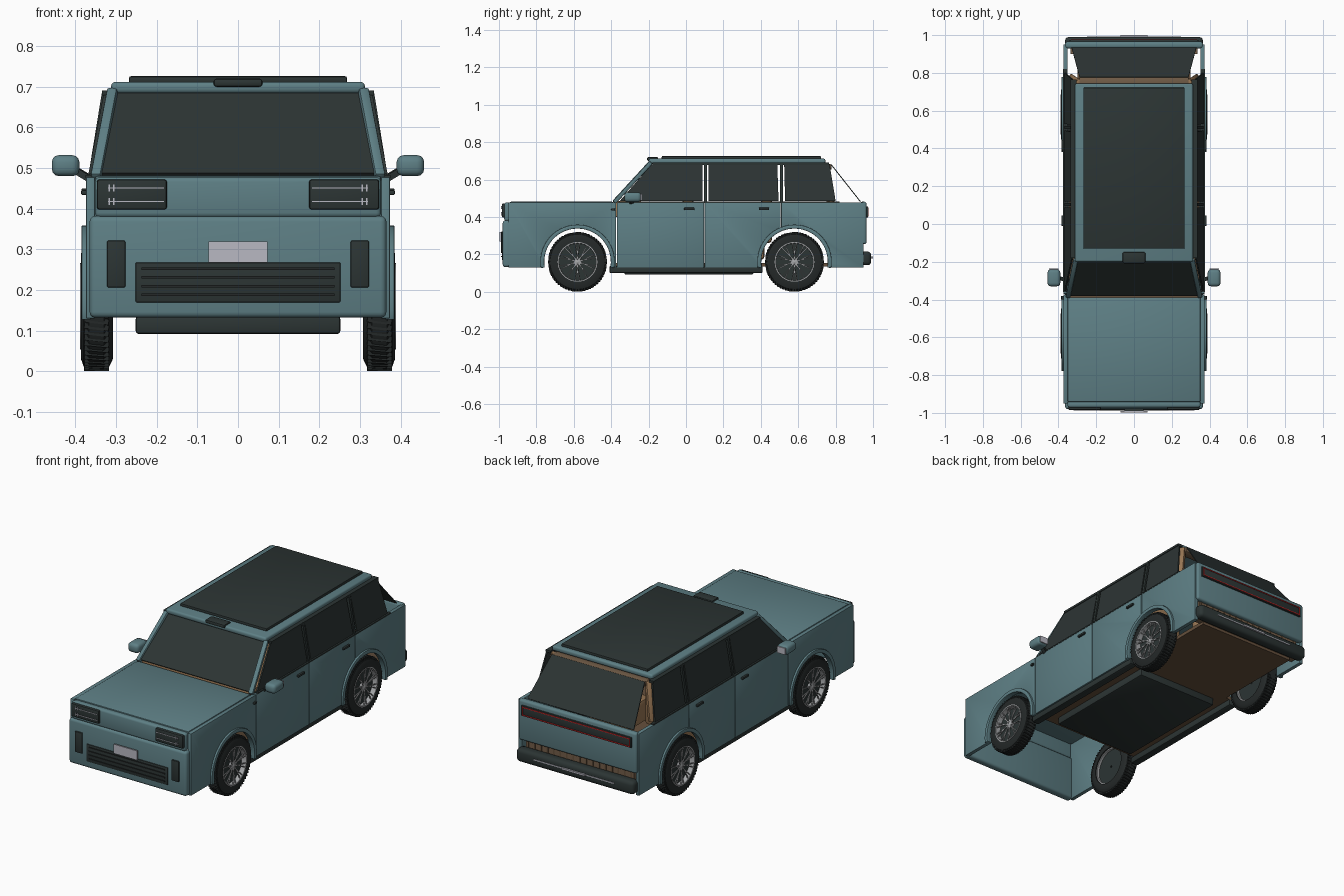
import bpy, bmesh, math
from mathutils import Vector, Matrix

if "Cube" in bpy.data.objects:
    bpy.data.objects.remove(bpy.data.objects["Cube"])


def material(name, r, g, b):
    m = bpy.data.materials.new(name)
    m.diffuse_color = (r, g, b, 1)
    m.use_nodes = True
    m.node_tree.nodes["Principled BSDF"].inputs["Base Color"].default_value = m.diffuse_color
    return m


TEAL = material("teal_paint", 0.112, 0.214, 0.236)
DARK = material("dark_trim", 0.025, 0.035, 0.034)
GLASS = material("tinted_glass", 0.025, 0.034, 0.033)
TYRE = material("tyre_rubber", 0.018, 0.022, 0.022)
TAN = material("tan_interior", 0.32, 0.185, 0.09)
DULL = material("dull_tan_trim", 0.17, 0.11, 0.065)
BROWN = material("brown_floor", 0.13, 0.08, 0.045)
SILVER = material("silver_alloy", 0.38, 0.39, 0.40)
LIGHT = material("light_grey", 0.48, 0.48, 0.54)
RED = material("red_lamp", 0.6, 0.02, 0.02)


def finish(bm, name, mat, bevel=0.0, segs=2):
    bmesh.ops.recalc_face_normals(bm, faces=bm.faces)
    if bevel:
        edges = [e for e in bm.edges if len(e.link_faces) == 2 and e.calc_face_angle() > 0.6]
        bmesh.ops.bevel(bm, geom=edges, offset=bevel, segments=segs, affect='EDGES',
                        profile=0.5, clamp_overlap=True)
    me = bpy.data.meshes.new(name)
    bm.to_mesh(me)
    bm.free()
    me.materials.append(mat)
    ob = bpy.data.objects.new(name, me)
    bpy.context.collection.objects.link(ob)
    return ob


def box(name, x, y, z, mat, bevel=0.0, segs=2):
    """Box from (min, max) pairs on each axis."""
    bm = bmesh.new()
    bmesh.ops.create_cube(bm, size=1)
    for v in bm.verts:
        v.co = [sum(r) / 2 + c * (r[1] - r[0]) for r, c in zip((x, y, z), v.co)]
    return finish(bm, name, mat, bevel, segs)


def side_box(name, s, x, y, z, mat, bevel=0.0, segs=2):
    return box(name, sorted((s * x[0], s * x[1])), y, z, mat, bevel, segs)


def add_bar(bm, a, b, w, h):
    a, b = Vector(a), Vector(b)
    rot = (b - a).to_track_quat('Z', 'Y').to_matrix().to_4x4()
    m = Matrix.Translation((a + b) / 2) @ rot @ Matrix.Diagonal((w, h, (b - a).length, 1))
    bmesh.ops.create_cube(bm, size=1, matrix=m)


def bar(name, a, b, w, h, mat, bevel=0.0):
    bm = bmesh.new()
    add_bar(bm, a, b, w, h)
    return finish(bm, name, mat, bevel)


def slab(name, pts, offset, mat, bevel=0.0):
    """Polygon of 3D points given thickness along a vector."""
    bm = bmesh.new()
    f = bm.faces.new([bm.verts.new(p) for p in pts])
    ext = bmesh.ops.extrude_face_region(bm, geom=[f], use_keep_orig=True)
    for v in ext['geom']:
        if isinstance(v, bmesh.types.BMVert):
            v.co += Vector(offset)
    return finish(bm, name, mat, bevel)


WHEEL_Y, WHEEL_Z, ARCH, SILL = 0.58, 0.16, 0.18, 0.13
A0 = math.asin((SILL - WHEEL_Z) / ARCH)


def lower_edge(y):
    d = min(abs(y - WHEEL_Y), abs(y + WHEEL_Y))
    return WHEEL_Z + math.sqrt(ARCH**2 - d**2) if d < ARCH * math.cos(A0) else SILL


def body_panel(name, s, y0, y1):
    """Lower side panel with the wheel arch cut out of its bottom edge."""
    bottom = []
    for c in (-WHEEL_Y, WHEEL_Y):
        for i in range(25):
            a = math.pi - A0 - (math.pi - 2 * A0) * i / 24
            y = c + ARCH * math.cos(a)
            if y0 + 0.004 < y < y1 - 0.004:
                bottom.append((y, WHEEL_Z + ARCH * math.sin(a)))
    pts = [(y0, lower_edge(y0))] + bottom + [(y1, lower_edge(y1)), (y1, 0.478), (y0, 0.478)]
    slab(name, [(s * 0.352, y, z) for y, z in pts], (s * 0.022, 0, 0), TEAL, 0.003)


def glass_x(z):
    return 0.369 - (z - 0.48) * 0.19


def side_glass(name, s, pts):
    slab(name, [(s * glass_x(z), y, z) for y, z in pts], (-s * 0.008, 0, 0), GLASS)


def lathe(name, profile, centre, mat, s=1, segs=48):
    """Closed (x, radius) profile spun about the wheel axle."""
    bm = bmesh.new()
    rings = []
    for i in range(segs):
        a = 2 * math.pi * i / segs
        rings.append([bm.verts.new((centre[0] + s * x, centre[1] + r * math.cos(a),
                                    centre[2] + r * math.sin(a))) for x, r in profile])
    n = len(profile)
    for i in range(segs):
        p, q = rings[i], rings[(i + 1) % segs]
        for j in range(n):
            bm.faces.new((p[j], p[(j + 1) % n], q[(j + 1) % n], q[j]))
    return finish(bm, name, mat)


# Wheels: tyre, rim, dark barrel and crossing spokes
def wheel(tag, s, y):
    c = (s * 0.348, y, WHEEL_Z)
    lathe("tyre_" + tag, [(-0.04, 0.105), (-0.04, 0.13), (-0.032, 0.147), (-0.018, 0.157), (0.018, 0.157),
                          (0.032, 0.147), (0.038, 0.13), (0.038, 0.105)], c, TYRE, s)
    lathe("rim_" + tag, [(-0.034, 0.098), (-0.034, 0.106), (0.04, 0.106), (0.04, 0.1)], c, SILVER, s)
    lathe("brake_disc_" + tag, [(-0.02, 0.005), (-0.02, 0.099), (0.012, 0.099), (0.012, 0.005)], c, DARK, s)
    lathe("hub_" + tag, [(0.0, 0.001), (0.0, 0.018), (0.03, 0.016), (0.034, 0.001)], c, SILVER, s, 20)
    spokes, tread = bmesh.new(), bmesh.new()
    for i in range(10):
        a = 2 * math.pi * i / 10
        for d in (-0.42, 0.42):
            p = [(c[0] + s * x, y + r * math.cos(t), WHEEL_Z + r * math.sin(t))
                 for x, r, t in ((0.03, 0.012, a), (0.034, 0.102, a + d))]
            add_bar(spokes, p[0], p[1], 0.005, 0.005)
    for i in range(60):
        a = 2 * math.pi * i / 60
        add_bar(tread, (c[0] - 0.03, y + 0.152 * math.cos(a), WHEEL_Z + 0.152 * math.sin(a)),
                (c[0] + 0.03, y + 0.152 * math.cos(a + .05), WHEEL_Z + 0.152 * math.sin(a + .05)), 0.009, 0.014)
    finish(spokes, "spokes_" + tag, SILVER)
    finish(tread, "tread_" + tag, TYRE)


def arch_flare(name, s, c):
    """Raised lip around a wheel opening."""
    arc = [A0 + (math.pi - 2 * A0) * i / 28 for i in range(29)]
    ring = [(r, a) for r, seq in ((0.178, arc), (0.199, arc[::-1])) for a in seq]
    slab(name, [(s * 0.362, c + r * math.cos(a), WHEEL_Z + r * math.sin(a)) for r, a in ring],
         (s * 0.023, 0, 0), TEAL, 0.003)


for s, side in ((-1, "left"), (1, "right")):
    for y, end in ((-WHEEL_Y, "front"), (WHEEL_Y, "rear")):
        wheel(end + "_" + side, s, y)
        arch_flare(f"arch_flare_{end}_{side}", s, y)
    # Lower side panels
    for part, y0, y1 in (("front_fender", -0.95, -0.374), ("front_door", -0.37, 0.096),
                         ("rear_door", 0.1, 0.505), ("rear_quarter", 0.509, 0.95)):
        body_panel(f"{part}_{side}", s, y0, y1)
    side_box("sill_" + side, s, (0.32, 0.365), (-0.41, 0.41), (0.1, 0.138), DARK, 0.008)
    side_box("belt_trim_" + side, s, (0.354, 0.375), (-0.36, 0.82), (0.476, 0.483), DARK)
    for y in (-0.01, 0.39):
        side_box("door_handle_" + side, s, (0.37, 0.385), (y, y + 0.055), (0.437, 0.45), DARK, 0.003)
    # Side glass and pillars
    side_glass("front_window_" + side, s, [(-0.355, 0.485), (0.088, 0.485), (0.088, 0.68), (-0.185, 0.68)])
    side_glass("rear_window_" + side, s, [(0.12, 0.485), (0.495, 0.485), (0.488, 0.68), (0.12, 0.68)])
    side_glass("quarter_window_" + side, s, [(0.53, 0.485), (0.8, 0.485), (0.768, 0.68), (0.525, 0.68)])
    bar("front_pillar_" + side, (s * 0.349, -0.385, 0.478), (s * 0.308, -0.188, 0.692), 0.026, 0.022, TEAL, 0.006)
    for y in (0.104, 0.510):
        bar("door_pillar_" + side, (s * 0.36, y, 0.475), (s * 0.325, y, 0.69), 0.016, 0.018, DARK)
    bar("window_rail_" + side, (s * 0.32, -0.18, 0.685), (s * 0.32, 0.765, 0.685), 0.03, 0.012, DARK)
    bar("rear_pillar_trim_" + side, (s * 0.332, 0.775, 0.47), (s * 0.292, 0.748, 0.68), 0.035, 0.03, TAN, 0.005)
    # Mirrors and side cameras
    side_box("mirror_" + side, s, (0.39, 0.458), (-0.33, -0.24), (0.48, 0.532), TEAL, 0.018, 3)
    side_box("mirror_face_" + side, s, (0.4, 0.45), (-0.242, -0.236), (0.488, 0.524), LIGHT)
    bar("mirror_arm_" + side, (s * 0.35, -0.3, 0.465), (s * 0.4, -0.285, 0.495), 0.02, 0.016, DARK)
    side_box("side_camera_" + side, s, (0.37, 0.386), (-0.4, -0.38), (0.434, 0.446), DARK, 0.003)
    # Headlights with light strips, and bumper vents
    side_box("headlight_" + side, s, (0.175, 0.347), (-0.985, -0.94), (0.398, 0.472), DARK, 0.006)
    for z in (0.418, 0.451):
        side_box("light_strip_" + side, s, (0.182, 0.32), (-0.988, -0.984), (z - 0.0015, z + 0.0015), LIGHT)
        for x in (0.304, 0.315):
            side_box("light_tick_" + side, s, (x, x + 0.003), (-0.988, -0.984), (z - 0.009, z + 0.009), LIGHT)
    side_box("bumper_vent_" + side, s, (0.277, 0.322), (-0.988, -0.96), (0.206, 0.322), DARK, 0.004)
    # Seats
    for y in (-0.12, 0.3):
        side_box("seat_cushion_" + side, s, (0.06, 0.26), (y - 0.08, y + 0.12), (0.17, 0.3), TAN, 0.02)
        side_box("seat_back_" + side, s, (0.06, 0.26), (y + 0.1, y + 0.16), (0.26, 0.56), TAN, 0.02)
        side_box("headrest_" + side, s, (0.11, 0.21), (y + 0.11, y + 0.15), (0.57, 0.63), TAN, 0.012)

# Front end
box("hood", (-0.352, 0.352), (-0.942, -0.388), (0.46, 0.482), TEAL, 0.008)
box("front_upper_panel", (-0.352, 0.352), (-0.972, -0.937), (0.378, 0.478), TEAL, 0.012, 3)
box("front_bumper", (-0.365, 0.365), (-0.98, -0.935), (0.132, 0.382), TEAL, 0.014, 3)
box("grille", (-0.252, 0.252), (-0.984, -0.96), (0.17, 0.268), DARK, 0.003)
for i in range(4):
    z = 0.188 + i * 0.0215
    box("grille_slat", (-0.237, 0.237), (-0.988, -0.98), (z - 0.003, z + 0.003), TYRE)
box("front_plate", (-0.072, 0.072), (-0.998, -0.99), (0.268, 0.32), LIGHT)
box("plate_mount", (-0.05, 0.05), (-0.991, -0.975), (0.275, 0.313), DARK)

# Roof
box("roof", (-0.312, 0.312), (-0.2, 0.745), (0.684, 0.712), TEAL, 0.01, 3)
box("roof_panel", (-0.268, 0.268), (-0.13, 0.722), (0.708, 0.726), DARK, 0.005)
box("roof_light", (-0.06, 0.06), (-0.208, -0.148), (0.7, 0.72), DARK, 0.007)

# Windscreen and rear glass
slab("windscreen", [(-0.338, -0.382, 0.488), (0.338, -0.382, 0.488), (0.298, -0.188, 0.69),
                    (-0.298, -0.188, 0.69)], (0, 0.006, -0.006), GLASS)
slab("rear_glass", [(-0.33, 0.935, 0.483), (0.33, 0.935, 0.483), (0.288, 0.778, 0.682),
                    (-0.288, 0.778, 0.682)], (0, -0.004, -0.003), GLASS)

# Tailgate, lamp band with red outline, slatted load sill, rear bumper
box("tailgate", (-0.366, 0.366), (0.93, 0.965), (0.255, 0.482), TEAL, 0.012, 3)
box("lamp_band", (-0.342, 0.342), (0.95, 0.974), (0.398, 0.456), DARK, 0.003)
for z in (0.405, 0.449):
    box("lamp_line", (-0.332, 0.332), (0.972, 0.977), (z - 0.0025, z + 0.0025), RED)
for x in (-0.332, 0.332):
    box("lamp_end", (x - 0.0025, x + 0.0025), (0.972, 0.977), (0.403, 0.451), RED)
box("rear_load_sill", (-0.335, 0.335), (0.9, 0.94), (0.15, 0.262), DULL)
for i in range(17):
    x = -0.32 + i * 0.04
    box("sill_slat", (x - 0.004, x + 0.004), (0.938, 0.943), (0.205, 0.258), BROWN)
box("rear_bumper", (-0.365, 0.365), (0.93, 0.99), (0.142, 0.216), DARK, 0.02, 3)
box("bumper_strip", (-0.25, 0.25), (0.986, 0.993), (0.18, 0.186), LIGHT)
box("bumper_step", (-0.072, 0.072), (0.985, 1.0), (0.178, 0.188), LIGHT)

# Cabin and underside
box("cabin_floor", (-0.345, 0.345), (-0.39, 0.405), (0.135, 0.155), BROWN)
box("rear_floor", (-0.3, 0.3), (0.405, 0.93), (0.135, 0.155), BROWN)
box("firewall", (-0.345, 0.345), (-0.39, -0.375), (0.14, 0.455), BROWN)
box("dashboard", (-0.335, 0.335), (-0.376, -0.24), (0.4, 0.486), TAN, 0.004)
box("rear_header_trim", (-0.29, 0.29), (0.725, 0.778), (0.652, 0.682), DULL, 0.006)
box("battery_tray", (-0.252, 0.252), (-0.33, 0.36), (0.092, 0.136), DARK, 0.008)

# Smooth rounded parts, keep creases sharp
bpy.ops.object.select_all(action='SELECT')
bpy.context.view_layer.objects.active = bpy.context.selected_objects[0]
bpy.ops.object.shade_smooth_by_angle(angle=math.radians(35))
